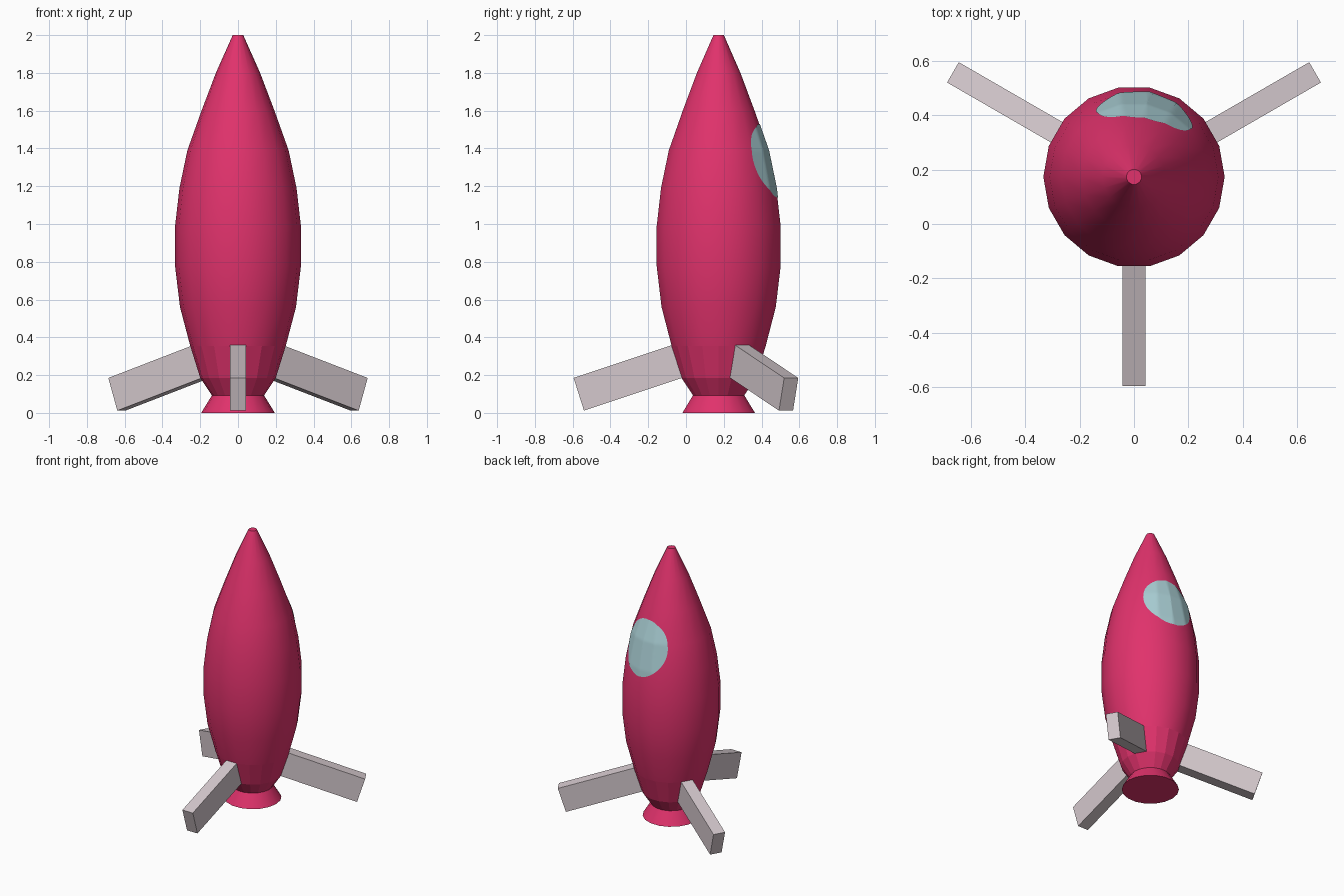
import bpy, bmesh, math
from mathutils import Vector

if "Cube" in bpy.data.objects:
    bpy.data.objects.remove(bpy.data.objects["Cube"])

AXIS_Y = 0.173
SIDES = 18
STEP = 2 * math.pi / SIDES
# (radius, height) from nozzle rim to nose tip
PROFILE = [(0.195, 0.0), (0.138, 0.093), (0.2, 0.185), (0.253, 0.355),
           (0.307, 0.56), (0.333, 0.775), (0.333, 0.99), (0.31, 1.19),
           (0.268, 1.39), (0.193, 1.6), (0.117, 1.8), (0.028, 2.0)]


def material(name, rgb):
    m = bpy.data.materials.new(name)
    m.diffuse_color = (*rgb, 1)
    m.use_nodes = True
    m.node_tree.nodes["Principled BSDF"].inputs["Base Color"].default_value = m.diffuse_color
    return m


PINK = material("hot pink", (0.75, 0.032, 0.15))
GREY = material("warm light grey", (0.66, 0.58, 0.61))
BLUE = material("pale window blue", (0.40, 0.62, 0.66))


def make_object(name, bm, mat):
    bmesh.ops.recalc_face_normals(bm, faces=bm.faces)
    me = bpy.data.meshes.new(name)
    bm.to_mesh(me)
    bm.free()
    me.materials.append(mat)
    ob = bpy.data.objects.new(name, me)
    bpy.context.collection.objects.link(ob)
    return ob


def hull_radius(angle, z):
    """Radius of the faceted hull at an angle and height."""
    for (r0, z0), (r1, z1) in zip(PROFILE, PROFILE[1:]):
        if z0 <= z <= z1:
            r = r0 + (r1 - r0) * (z - z0) / (z1 - z0)
            return r * math.cos(STEP / 2) / math.cos(angle % STEP - STEP / 2)


# Hull with nozzle: 18-sided lathe, smooth above the fins
bm = bmesh.new()
rings = [[bm.verts.new((r * math.cos(i * STEP), AXIS_Y + r * math.sin(i * STEP), z))
          for i in range(SIDES)] for r, z in PROFILE]
for a, b in zip(rings, rings[1:]):
    for i in range(SIDES):
        j = (i + 1) % SIDES
        bm.faces.new((a[i], a[j], b[j], b[i]))
bm.faces.new(rings[0])
bm.faces.new(rings[-1])
for f in bm.faces:
    z = f.calc_center_median().z
    f.smooth = len(f.verts) == 4 and not 0.09 < z < 0.35
for e in bm.edges:
    if e.is_manifold and e.calc_face_angle(0) > math.radians(30):
        e.smooth = False
make_object("hull", bm, PINK)

# Fins: tilted bars radiating from the hull
FIN = [(0.2, 0.375), (0.768, 0.185), (0.713, 0.012), (0.145, 0.202)]
for name, deg in (("front_fin", -90), ("right_fin", 30), ("left_fin", 150)):
    a = math.radians(deg)
    out = Vector((math.cos(a), math.sin(a), 0))
    side = Vector((-math.sin(a), math.cos(a), 0))
    bm = bmesh.new()
    loops = [[bm.verts.new(out * r + side * s + Vector((0, AXIS_Y, z))) for r, z in FIN]
             for s in (-0.043, 0.043)]
    for loop in loops:
        bm.faces.new(loop)
    for i in range(4):
        j = (i + 1) % 4
        bm.faces.new((loops[0][i], loops[0][j], loops[1][j], loops[1][i]))
    make_object(name, bm, GREY)

# Window: oval skin lying on the hull, just off the back
CENTRE, HALF_W, HALF_H, WIN_Z = math.radians(80), 0.178, 0.195, 1.335
LIFT, COUNT, RINGS = 0.003, 72, 16


def window_point(u, z):
    angle = CENTRE
    for _ in range(6):
        angle = CENTRE - math.asin(u / hull_radius(angle, z))
    r = hull_radius(angle, z) + LIFT
    return (r * math.cos(angle), AXIS_Y + r * math.sin(angle), z)


bm = bmesh.new()
middle = bm.verts.new(window_point(0, WIN_Z))
inner = None
for k in range(1, RINGS + 1):
    t = k / RINGS
    ring = [bm.verts.new(window_point(HALF_W * t * math.cos(2 * math.pi * i / COUNT),
                                      WIN_Z + HALF_H * t * math.sin(2 * math.pi * i / COUNT)))
            for i in range(COUNT)]
    for i in range(COUNT):
        j = (i + 1) % COUNT
        bm.faces.new((inner[i], ring[i], ring[j], inner[j]) if inner
                     else (middle, ring[i], ring[j]))
    inner = ring
for f in bm.faces:
    f.smooth = True
    f.normal_update()
window = make_object("window", bm, BLUE)
# keep the skin facing outwards
outward = Vector((math.cos(CENTRE), math.sin(CENTRE), 0))
if window.data.polygons[0].normal.dot(outward) < 0:
    window.data.flip_normals()
